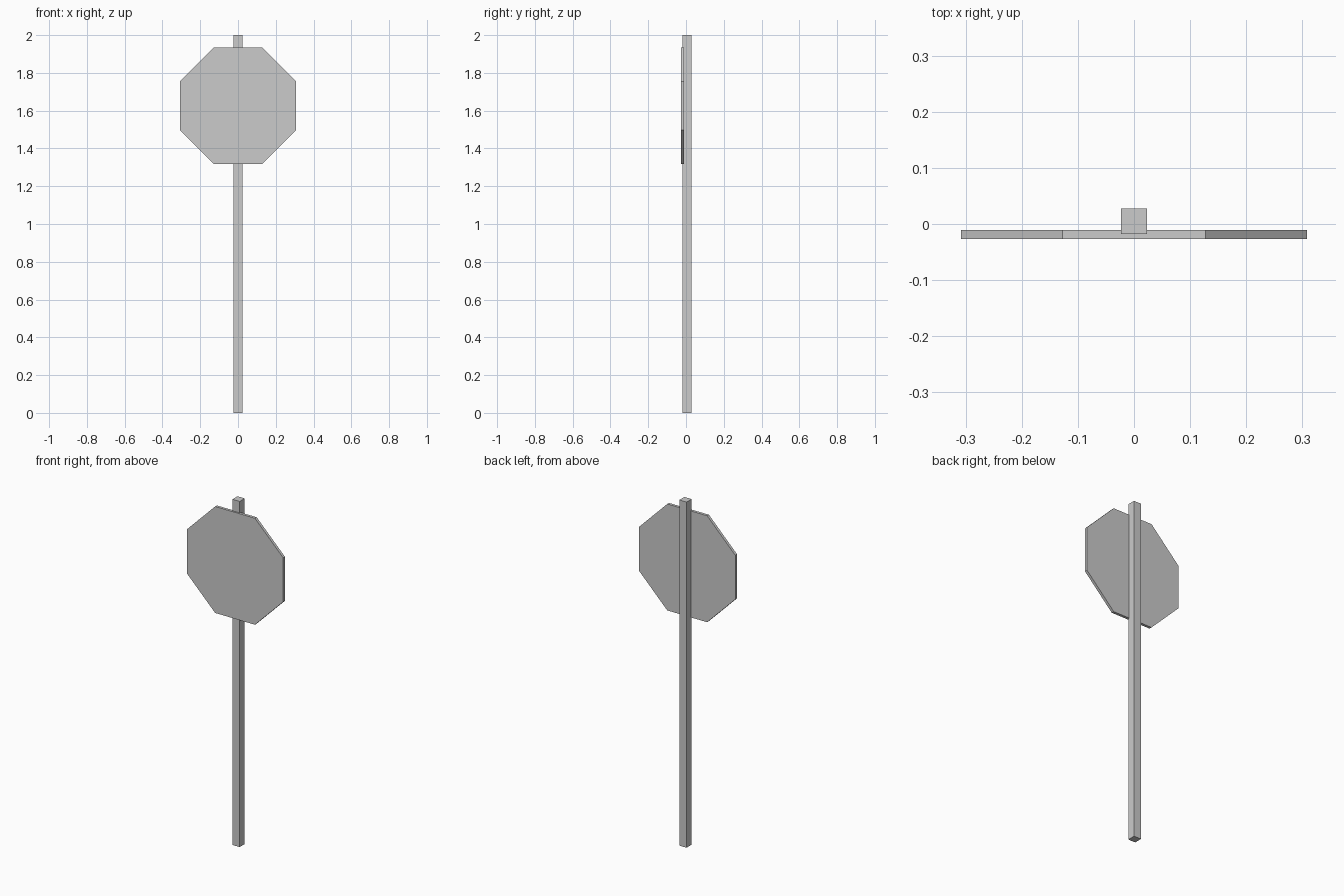
import bpy
from math import radians, cos, pi

default = bpy.data.objects.get("Cube")
if default:
    bpy.data.objects.remove(default, do_unlink=True)

# Single plain grey for the whole sign
grey = bpy.data.materials.new("plain_grey")
grey.use_nodes = True
colour = (0.6, 0.6, 0.6, 1)
grey.diffuse_color = colour
grey.node_tree.nodes["Principled BSDF"].inputs["Base Color"].default_value = colour


def finish(name):
    obj = bpy.context.object
    obj.name = name
    obj.data.materials.append(grey)
    bpy.ops.object.transform_apply(location=False, rotation=True, scale=True)
    return obj


# Square post, full height
bpy.ops.mesh.primitive_cube_add(size=1, location=(0, 0.005, 1))
bpy.context.object.scale = (0.046, 0.046, 2)
finish("post")

# Octagonal plate with flat edges at top, bottom and sides, let into the post's front
half_width = 0.308
bpy.ops.mesh.primitive_cylinder_add(
    vertices=8, radius=half_width / cos(pi / 8), depth=0.016,
    rotation=(0, 0, radians(22.5)))
plate = finish("sign_plate")
plate.rotation_euler = (radians(90), 0, 0)
finish_location = (0, -0.019, 1.626)
plate.location = finish_location
bpy.ops.object.transform_apply(location=False, rotation=True, scale=False)
